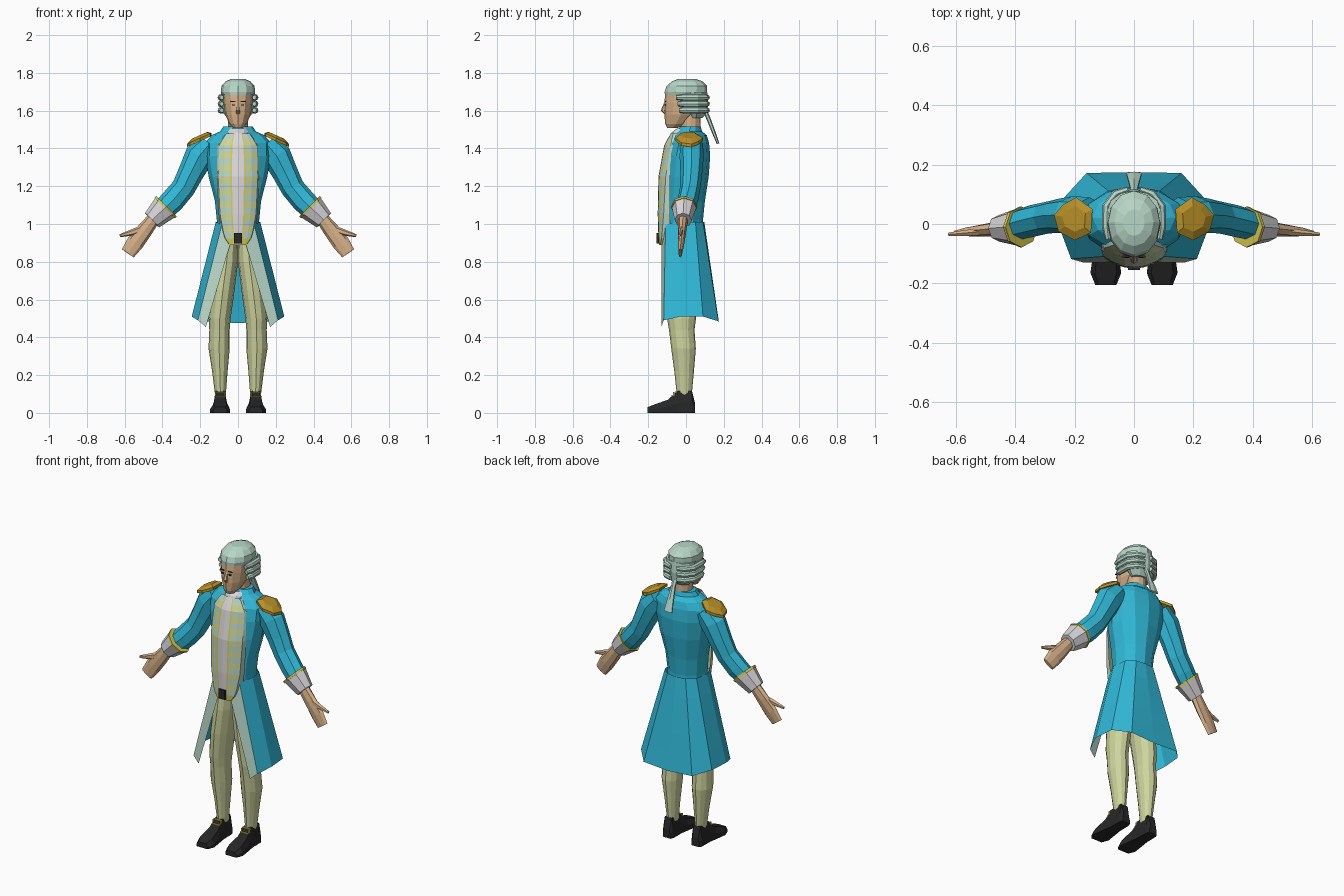
import bpy, bmesh
from math import sin, cos, pi
from mathutils import Vector

if "Cube" in bpy.data.objects:
    bpy.data.objects.remove(bpy.data.objects["Cube"])


def material(name, r, g, b):
    m = bpy.data.materials.new(name)
    m.use_nodes = True
    m.diffuse_color = (r, g, b, 1)
    shader = m.node_tree.nodes["Principled BSDF"]
    shader.inputs["Base Color"].default_value = (r, g, b, 1)
    shader.inputs["Roughness"].default_value = 0.9
    return m


blue = material("coat blue", .03, .48, .68)
pale = material("pale green", .48, .68, .58)
skin_tone = material("skin", .68, .44, .25)
cream = material("breeches cream", .62, .66, .34)
black = material("shoe black", .02, .02, .02)
gold = material("epaulette gold", .48, .28, .02)
white = material("linen white", .70, .68, .70)
yellow = material("trim yellow", .70, .60, .08)
stripe = material("stripe yellow", .64, .68, .30)


def skin(name, rings, mats, closed=True, cap=True, rule=None, pair=False):
    """Join rows of points into a surface; a pair gets a copy on each side."""
    mats = mats if isinstance(mats, list) else [mats]
    for side in ((1, -1) if pair else (1,)):
        bm = bmesh.new()
        rows = [[bm.verts.new((p[0] * side, p[1], p[2])) for p in ring] for ring in rings]
        n = len(rows[0])
        for i in range(len(rows) - 1):
            for j in range(n if closed else n - 1):
                k = (j + 1) % n
                f = bm.faces.new((rows[i][j], rows[i][k], rows[i + 1][k], rows[i + 1][j]))
                f.material_index = rule(i, j) if rule else 0
        if closed and cap:
            bm.faces.new(rows[0])
            bm.faces.new(rows[-1])
        bmesh.ops.recalc_face_normals(bm, faces=bm.faces)
        label = ("left_" if side > 0 else "right_") + name if pair else name
        mesh = bpy.data.meshes.new(label)
        bm.to_mesh(mesh)
        bm.free()
        for m in mats:
            mesh.materials.append(m)
        bpy.context.collection.objects.link(bpy.data.objects.new(label, mesh))


def oval(z, rx, front, back, cx=0, n=12):
    cy, ry = (front + back) / 2, (back - front) / 2
    return [(cx + rx * cos(2 * pi * k / n), cy + ry * sin(2 * pi * k / n), z) for k in range(n)]


def stack(name, rows, mat, **kw):
    skin(name, [oval(*r) for r in rows], mat, **kw)


def tube(name, path, mat, ref, n=8, **kw):
    """Tube through (x, y, z, width, depth); depth lies along ref."""
    pts = [Vector(p[:3]) for p in path]
    rings = []
    for i, p in enumerate(path):
        t = (pts[min(i + 1, len(pts) - 1)] - pts[max(i - 1, 0)]).normalized()
        v = Vector(ref)
        v = (v - t * v.dot(t)).normalized()
        u = t.cross(v)
        rings.append([pts[i] + u * p[3] * cos(2 * pi * k / n) + v * p[4] * sin(2 * pi * k / n)
                      for k in range(n)])
    skin(name, rings, mat, **kw)


def box(name, x, y, z, w, d, h, mat, **kw):
    corners = ((-1, -1), (1, -1), (1, 1), (-1, 1))
    skin(name, [[(x + a * w / 2, y + b * d / 2, z + c * h / 2) for a, b in corners]
                for c in (-1, 1)], mat, **kw)


def mix(a, b, t):
    return [p + (q - p) * t for p, q in zip(a, b)]


X, Y, Z = (1, 0, 0), (0, 1, 0), (0, 0, 1)

# Coat body
stack("coat_body", [(.95, .112, -.115, .092), (1.02, .112, -.12, .09), (1.12, .122, -.122, .1),
                    (1.25, .155, -.12, .12), (1.36, .175, -.11, .128), (1.43, .175, -.09, .122),
                    (1.47, .14, -.065, .11), (1.49, .095, -.05, .085), (1.515, .078, -.03, .078)],
      blue)

# Open coat skirt with pale front facings
waist = [(.01, -.128, 1), (.085, -.108, 1), (.118, -.03, 1.01), (.105, .05, 1.01),
         (.06, .09, 1.01), (0, .097, 1.01)]
hem = [(.17, -.13, .455), (.212, -.118, .49), (.245, -.03, .51), (.235, .09, .51),
       (.16, .172, .485), (0, .175, .475)]


def both_sides(half):
    return half + [(-x, y, z) for x, y, z in half[-2::-1]]


skin("coat_skirt", [both_sides([tuple(mix(a, b, t / 5)) for a, b in zip(waist, hem)])
                    for t in range(6)],
     [blue, pale], closed=False, rule=lambda i, j: int(j in (0, 9)))

# Striped waistcoat front with linen centre
keys = [(1.48, .06, -.08), (1.42, .1, -.115), (1.25, .105, -.146), (1.05, .095, -.15),
        (.93, .072, -.146), (.89, .045, -.142)]
rows = []
for step in range(19):
    z = 1.48 - .59 * step / 18
    for a, b in zip(keys, keys[1:]):
        if b[0] - .001 <= z <= a[0] + .001:
            _, w, y = mix(a, b, (a[0] - z) / (a[0] - b[0]))
            break
    half = [(w * f, y + 3.5 * (w * f) ** 2, z) for f in (1, .7, .38, .3, 0)]
    rows.append(both_sides([(w + .008, max(y + .05, -.085), z)] + half))


def waistcoat_colour(i, j):
    j = min(j, 9 - j)
    if j == 4:
        return 2
    if j == 3 or i == 17:
        return 3
    return 1 if i % 2 and j else 0


skin("waistcoat", rows, [pale, stripe, white, yellow], closed=False, rule=waistcoat_colour)
box("belt_buckle", 0, -.146, .925, .042, .02, .055, black)

# Sleeves, turned cuffs, hands
tube("sleeve", [(.15, .03, 1.425, .06, .06), (.205, .03, 1.36, .078, .064),
                (.25, .028, 1.27, .068, .058), (.29, .022, 1.19, .063, .054),
                (.345, .01, 1.125, .064, .054), (.4, -.005, 1.07, .06, .05)],
     blue, Y, pair=True)
tube("cuff", [(.383, -.01, 1.09, .074, .066), (.455, -.015, 1.02, .053, .045)],
     white, Y, pair=True)
tube("cuff_trim", [(.379, -.01, 1.094, .077, .069), (.388, -.01, 1.085, .076, .068)],
     yellow, Y, pair=True)
tube("hand", [(.445, -.015, 1.03, .034, .026), (.495, -.02, .965, .042, .022),
              (.545, -.025, .9, .046, .017), (.583, -.03, .845, .038, .01)],
     skin_tone, Y, pair=True)
tube("thumb", [(.49, -.022, .98, .02, .016), (.56, -.03, .955, .017, .012),
               (.625, -.035, .938, .008, .007)], skin_tone, Y, n=6, pair=True)

# Epaulettes
outline = [(.14, .05), (.195, .09), (.24, .065), (.27, .03), (.255, -.025), (.2, -.055), (.145, -.03)]
pads = []
for scale, lift in ((1, -.012), (1, .004), (.6, .02)):
    ring = [(.2 + (x - .2) * scale, .017 + (y - .017) * scale) for x, y in outline]
    pads.append([(x, y, 1.478 - .45 * (x - .14) + lift) for x, y in ring])
skin("epaulette", pads, gold, pair=True)

# Legs and shoes
stack("breeches_leg", [(.95, .052, -.1, .07, .05), (.8, .06, -.112, .07, .06),
                       (.65, .062, -.112, .06, .08), (.5, .058, -.1, .053, .097),
                       (.44, .054, -.09, .045, .098), (.34, .056, -.078, .052, .1),
                       (.22, .041, -.062, .042, .096), (.09, .028, -.048, .03, .093)],
      cream, pair=True)
shoe = [(.048, .025, .05), (.032, .033, .115), (-.045, .034, .115), (-.095, .042, .07),
        (-.165, .052, .045), (-.205, .036, .03)]
skin("shoe", [[(.095 + w * a, y, h * b) for a, b in
               ((-1, 0), (1, 0), (1, .45), (.7, 1), (-.7, 1), (-1, .45))] for y, w, h in shoe],
     black, pair=True)
for place, dx, dz, w, h in (("top", 0, .11, .052, .006), ("bottom", 0, .09, .052, .006),
                            ("inner", -.024, .1, .006, .02), ("outer", .024, .1, .006, .02)):
    box("shoe_buckle_" + place, .095 + dx, -.05 - (.115 - dz), dz, w, .008, h, yellow, pair=True)

# Neck, collar and face
stack("neck", [(1.44, .058, -.03, .08), (1.52, .053, -.03, .078), (1.6, .052, -.03, .075)], skin_tone)
stack("linen_collar", [(1.44, .07, -.09, .06), (1.485, .066, -.075, .07), (1.505, .06, -.05, .07)], white)
stack("head", [(1.508, .025, -.1, -.045), (1.53, .046, -.11, .005), (1.58, .068, -.115, .06),
               (1.64, .076, -.115, .08), (1.69, .078, -.11, .09), (1.73, .06, -.07, .08)], skin_tone)
tube("nose", [(0, -.108, 1.645, .006, .007), (0, -.12, 1.6, .014, .013), (0, -.108, 1.583, .006, .01)],
     skin_tone, X, n=6)
box("eye", .024, -.111, 1.63, .014, .008, .007, black, pair=True)
box("eyebrow", .026, -.11, 1.648, .026, .007, .004, black, pair=True)

# Wig with side curls and tied tail
stack("wig_crown", [(1.682, .082, -.112, .1), (1.7, .09, -.113, .112), (1.73, .088, -.103, .112),
                    (1.755, .066, -.075, .088), (1.768, .036, -.04, .05)], pale)
stack("wig_back", [(1.56, .055, .02, .085), (1.59, .08, .005, .112), (1.64, .09, -.01, .118),
                   (1.7, .09, -.02, .112)], pale)
for k, name in enumerate(("lower", "middle", "upper")):
    z = 1.602 + .034 * k
    tube("wig_curl_" + name, [(.086, -.035 - .008 * k, z, .011, .012), (.091, -.01, z, .017, .018),
                              (.09, .06, z, .017, .018), (.06, .1, z, .016, .017),
                              (.02, .115, z, .012, .013)],
         pale, Z, pair=True)
tube("wig_tail", [(0, .1, 1.6, .012, .018), (0, .118, 1.56, .011, .014), (0, .145, 1.49, .01, .022),
                  (0, .17, 1.425, .007, .03)], pale, X, n=6)
